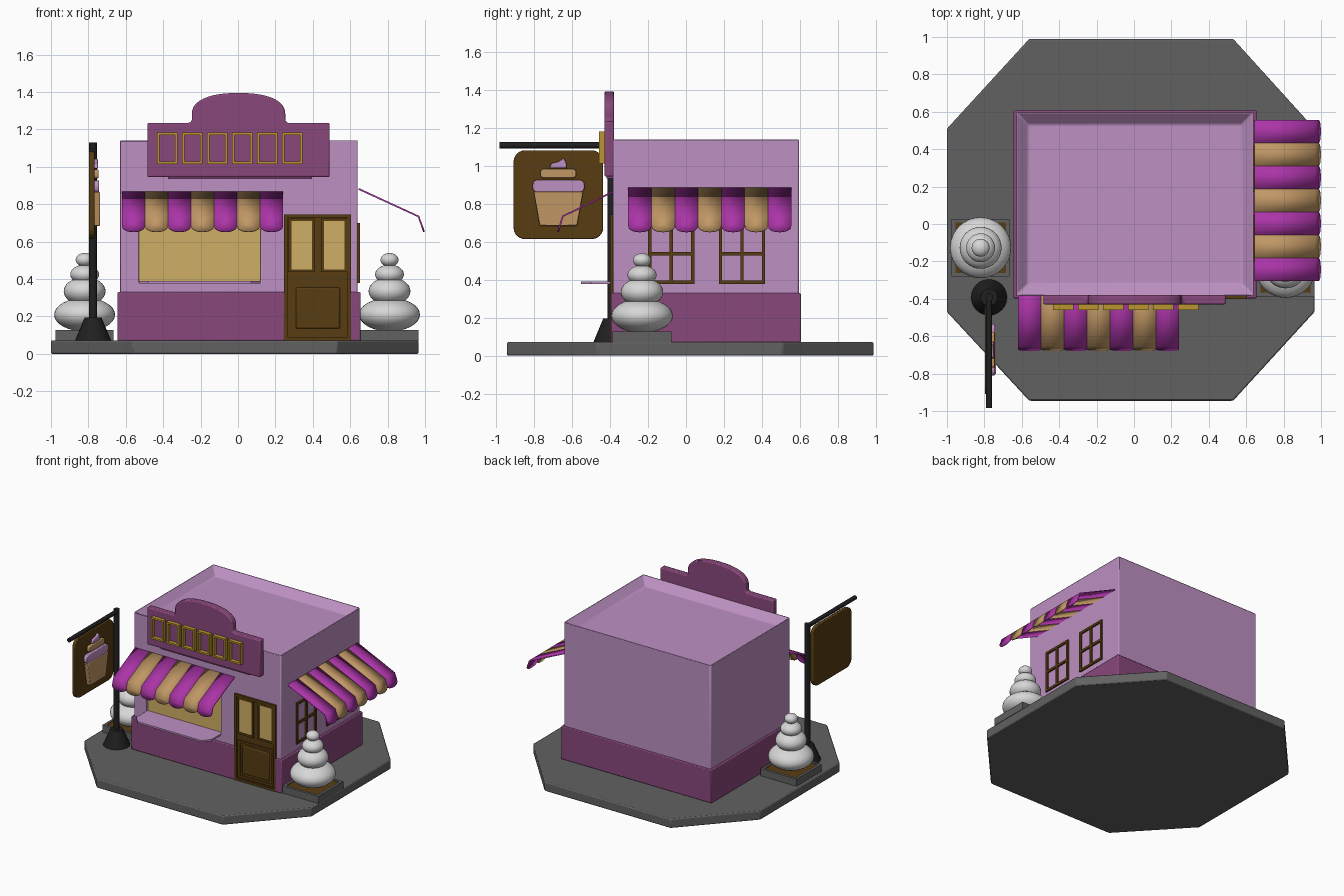
import bpy, bmesh, math
from mathutils import Matrix, Vector

if "Cube" in bpy.data.objects:
    bpy.data.objects.remove(bpy.data.objects["Cube"], do_unlink=True)

made = []


def material(name, r, g, b):
    m = bpy.data.materials.new(name)
    m.use_nodes = True
    m.diffuse_color = (r, g, b, 1)
    bsdf = m.node_tree.nodes["Principled BSDF"]
    bsdf.inputs["Base Color"].default_value = (r, g, b, 1)
    bsdf.inputs["Roughness"].default_value = 0.8
    return m


LILAC = material("lilac", 0.51, 0.28, 0.54)
PLUM = material("plum", 0.25, 0.065, 0.2)
MAGENTA = material("magenta", 0.41, 0.035, 0.39)
TAN = material("tan", 0.53, 0.31, 0.13)
CREAM = material("cream", 0.62, 0.43, 0.13)
BROWN = material("dark brown", 0.095, 0.045, 0.006)
GOLD = material("gold", 0.5, 0.3, 0.03)
GREY = material("grey", 0.12, 0.12, 0.12)
BLACK = material("black", 0.014, 0.014, 0.014)
WHITE = material("white", 0.68, 0.68, 0.68)


def finish(name, bm, mats, bevel=0, segments=2):
    mesh = bpy.data.meshes.new(name)
    bmesh.ops.recalc_face_normals(bm, faces=bm.faces)
    bm.to_mesh(mesh)
    bm.free()
    for m in mats:
        mesh.materials.append(m)
    ob = bpy.data.objects.new(name, mesh)
    bpy.context.collection.objects.link(ob)
    if bevel:
        mod = ob.modifiers.new("Bevel", "BEVEL")
        mod.width, mod.segments = bevel, segments
        mod.limit_method = "ANGLE"
    made.append(ob)
    return ob


def add_box(bm, x0, x1, y0, y1, z0, z1):
    mid = Vector((x0 + x1, y0 + y1, z0 + z1)) / 2
    mat = Matrix.Translation(mid) @ Matrix.Diagonal((x1 - x0, y1 - y0, z1 - z0, 1))
    bmesh.ops.create_cube(bm, size=1, matrix=mat)


def boxes(name, mat, *dims, bevel=0):
    bm = bmesh.new()
    for d in dims:
        add_box(bm, *d)
    return finish(name, bm, [mat], bevel)


def prism(name, mat, pts, axis, lo, hi, bevel=0, segments=2):
    """Extrude a 2D outline along x, y or z from lo to hi."""
    place = {"x": lambda p: (lo, p[0], p[1]), "y": lambda p: (p[0], lo, p[1]),
             "z": lambda p: (p[0], p[1], lo)}[axis]
    bm = bmesh.new()
    face = bm.faces.new([bm.verts.new(place(p)) for p in pts])
    out = bmesh.ops.extrude_face_region(bm, geom=[face])
    move = Vector([hi - lo if a == axis else 0 for a in "xyz"])
    bmesh.ops.translate(bm, vec=move, verts=[v for v in out["geom"] if isinstance(v, bmesh.types.BMVert)])
    return finish(name, bm, [mat], bevel, segments)


def rounded(a0, a1, b0, b1, r, n=6):
    pts = []
    corners = [(a1 - r, b1 - r), (a0 + r, b1 - r), (a0 + r, b0 + r), (a1 - r, b0 + r)]
    for q, (ca, cb) in enumerate(corners):
        for i in range(n + 1):
            t = (q + i / n) * math.pi / 2
            pts.append((ca + r * math.cos(t), cb + r * math.sin(t)))
    return pts


def ring(a0, a1, z0, z1, w):
    """Four bars of a rectangular frame as (a0, a1, z0, z1)."""
    return [(a0, a1, z0, z0 + w), (a0, a1, z1 - w, z1),
            (a0, a0 + w, z0 + w, z1 - w), (a1 - w, a1, z0 + w, z1 - w)]


def front_frame(name, mat, a0, a1, z0, z1, w, y0, y1):
    boxes(name, mat, *[(b[0], b[1], y0, y1, b[2], b[3]) for b in ring(a0, a1, z0, z1, w)])


def cylinder(name, mat, start, end, r0, r1, sides=24, bevel=0):
    start, end = Vector(start), Vector(end)
    d = end - start
    bm = bmesh.new()
    turn = d.to_track_quat("Z", "Y").to_matrix().to_4x4()
    bmesh.ops.create_cone(bm, cap_ends=True, segments=sides, radius1=r0, radius2=r1,
                          depth=d.length, matrix=Matrix.Translation((start + end) / 2) @ turn)
    return finish(name, bm, [mat], bevel)


# Ground slab
prism("ground_slab", GREY, [(-0.56, 0.99), (-1, 0.51), (-1, -0.47), (-0.56, -0.945), (0.53, -0.945),
      (0.965, -0.47), (0.965, 0.51), (0.53, 0.99)], "z", 0, 0.072, 0.008)

# Walls with sunken roof and shop window opening
bm = bmesh.new()
add_box(bm, -0.63, 0.64, -0.385, 0.595, 0.07, 1.145)
top = max(bm.faces, key=lambda f: f.calc_center_median().z)
bmesh.ops.inset_region(bm, faces=[top], thickness=0.09)
bmesh.ops.translate(bm, vec=(0, 0, -0.06), verts=top.verts)
walls = finish("walls", bm, [LILAC])
cutter = boxes("window_cutter", LILAC, (-0.53, 0.12, -0.5, -0.35, 0.385, 0.76))
cutter.hide_render = True
cut = walls.modifiers.new("Window", "BOOLEAN")
cut.operation, cut.solver, cut.object = "DIFFERENCE", "EXACT", cutter
bpy.context.view_layer.objects.active = walls
bpy.ops.object.modifier_apply(modifier=cut.name)
made.remove(cutter)
bpy.data.objects.remove(cutter, do_unlink=True)
edge = walls.modifiers.new("Bevel", "BEVEL")
edge.width, edge.segments = 0.008, 2

# Plinth, notched at the door
prism("plinth", PLUM, [(-0.645, -0.397), (0.25, -0.397), (0.25, -0.375), (0.6, -0.375), (0.6, -0.397),
      (0.655, -0.397), (0.655, 0.606), (-0.645, 0.606)], "z", 0.07, 0.33, 0.006)

# Shop window and counter
boxes("shop_window", CREAM, (-0.53, 0.12, -0.356, -0.348, 0.385, 0.76))
prism("counter", LILAC, [(-0.53, -0.36), (-0.53, -0.5), (-0.48, -0.555), (0.07, -0.555),
      (0.12, -0.5), (0.12, -0.36)], "z", 0.377, 0.39)

# Door
boxes("door", BROWN, (0.247, 0.603, -0.388, -0.37, 0.07, 0.745))
front_frame("door_frame", BROWN, 0.247, 0.603, 0.072, 0.745, 0.018, -0.4, -0.38)
front_frame("door_panel_trim", BROWN, 0.275, 0.58, 0.1, 0.39, 0.018, -0.396, -0.38)
boxes("door_panel", BROWN, (0.31, 0.545, -0.396, -0.38, 0.135, 0.355), bevel=0.008)
for side, x in (("right", 0.285), ("left", 0.46)):
    boxes(side + "_door_pane", CREAM, (x, x + 0.11, -0.392, -0.387, 0.452, 0.71))
    front_frame(side + "_door_pane_trim", BROWN, x - 0.015, x + 0.125, 0.437, 0.725, 0.015, -0.398, -0.38)

# Side windows
for side, y in (("front", -0.2), ("back", 0.173)):
    bars = ring(y, y + 0.245, 0.378, 0.7, 0.018)
    bars += [(y + 0.114, y + 0.131, 0.39, 0.69), (y + 0.01, y + 0.235, 0.528, 0.547)]
    boxes(side + "_side_window", BROWN, *[(0.63, 0.652, *b) for b in bars])


# Striped awnings with scalloped valances
def awning(name, start, top_z, place, stripes=7, width=0.123):
    bm = bmesh.new()
    reach, lip, drop = 0.32, 0.735, 0.083

    def hang(a, f):
        return bm.verts.new(place(a, reach + 0.03 * f, lip - drop * f))

    for i in range(stripes):
        a0 = start + i * width
        a1 = a0 + width
        t0, t1 = [bm.verts.new(place(a, 0, top_z)) for a in (a0, a1)]
        e0, e1 = hang(a0, 0), hang(a1, 0)
        faces = [bm.faces.new((t0, t1, e1, e0))]
        arc = []
        for k in range(11):
            t = math.pi * k / 10
            arc.append(hang((a0 + a1) / 2 + width / 2 * math.cos(t), 0.58 + 0.42 * math.sin(t) ** 0.8 if 0 < k < 10 else 0.58))
        faces.append(bm.faces.new([e0, e1] + arc))
        for f in faces:
            f.material_index = i % 2
    ob = finish(name, bm, [MAGENTA, TAN])
    mod = ob.modifiers.new("Thickness", "SOLIDIFY")
    mod.thickness, mod.offset = 0.009, 0


awning("front_awning", -0.62, 0.865, lambda a, o, z: (a, -0.385 - o * 0.83, z))
awning("side_awning", -0.305, 0.882, lambda a, o, z: (0.645 + o, a, z))

# Sign board with arched top
arch = []
for i in range(25):
    t = math.pi * i / 24
    c, s = math.cos(t), math.sin(t)
    arch.append((0.003 + 0.25 * math.copysign(abs(c) ** 0.85, c), 1.28 + 0.115 * max(s, 0) ** 0.85))
outline = [(-0.485, 0.945), (0.49, 0.945), (0.49, 1.235), (0.265, 1.235), (0.253, 1.245)]
outline += arch + [(-0.247, 1.245), (-0.26, 1.235), (-0.485, 1.235)]
prism("sign_board", PLUM, outline, "y", -0.43, -0.38, 0.009)
boxes("sign_board_ledge", PLUM, (-0.375, 0.395, -0.42, -0.38, 0.935, 0.95))
for i in range(6):
    x = -0.432 + i * 0.1337
    front_frame(f"sign_frame_{i + 1}", GOLD, x, x + 0.108, 1.015, 1.183, 0.013, -0.46, -0.425)

# Post with arm
POST = (-0.775, -0.392)
cylinder("post", BLACK, (*POST, 0.07), (*POST, 1.13), 0.022, 0.022)
cylinder("post_foot", BLACK, (*POST, 0.07), (*POST, 0.195), 0.097, 0.045)
cylinder("post_arm", BLACK, (POST[0], -0.38, 1.11), (POST[0], -0.983, 1.11), 0.016, 0.016)

# Hanging sign with a cupcake relief
prism("hanging_sign", BROWN, rounded(-0.91, -0.437, 0.615, 1.083, 0.06), "x", -0.797, -0.768, 0.005)
prism("cupcake_cup", TAN, [(-0.772, 0.685), (-0.575, 0.685), (-0.543, 0.865), (-0.803, 0.865)],
      "x", -0.77, -0.737, 0.005)
prism("cupcake_frosting", LILAC, rounded(-0.81, -0.535, 0.86, 0.928, 0.03), "x", -0.77, -0.742, 0.006)
prism("cupcake_middle", TAN, rounded(-0.768, -0.58, 0.938, 0.985, 0.015), "x", -0.77, -0.745, 0.005)
prism("cupcake_tip", LILAC, [(-0.72, 0.99), (-0.63, 0.99), (-0.632, 1.015), (-0.645, 1.043),
      (-0.67, 1.025), (-0.71, 1.015)], "x", -0.77, -0.748, 0.004)

# Planters with tiered bushes
TIERS = [(0.163, 0.09, 0.21), (0.112, 0.075, 0.335), (0.077, 0.052, 0.425), (0.048, 0.037, 0.503)]
for side, x, y in (("right", -0.82, -0.127), ("left", 0.81, -0.232)):
    h = 0.155
    rim = ring(x - h, x + h, y - h, y + h, 0.02)
    boxes(side + "_planter", GREY, *[(*b, 0.07, 0.128) for b in rim])
    boxes(side + "_planter_soil", BROWN, (x - 0.14, x + 0.14, y - 0.14, y + 0.14, 0.07, 0.122))
    bm = bmesh.new()
    for r, half, z in TIERS:
        bmesh.ops.create_uvsphere(bm, u_segments=32, v_segments=16, radius=1,
                                  matrix=Matrix.Translation((x, y, z)) @ Matrix.Diagonal((r, r, half, 1)))
    finish(side + "_bush", bm, [WHITE])

# Smooth shading with sharp edges kept
bpy.ops.object.select_all(action="DESELECT")
for ob in made:
    ob.select_set(True)
bpy.context.view_layer.objects.active = made[0]
bpy.ops.object.shade_smooth_by_angle(angle=math.radians(35))
